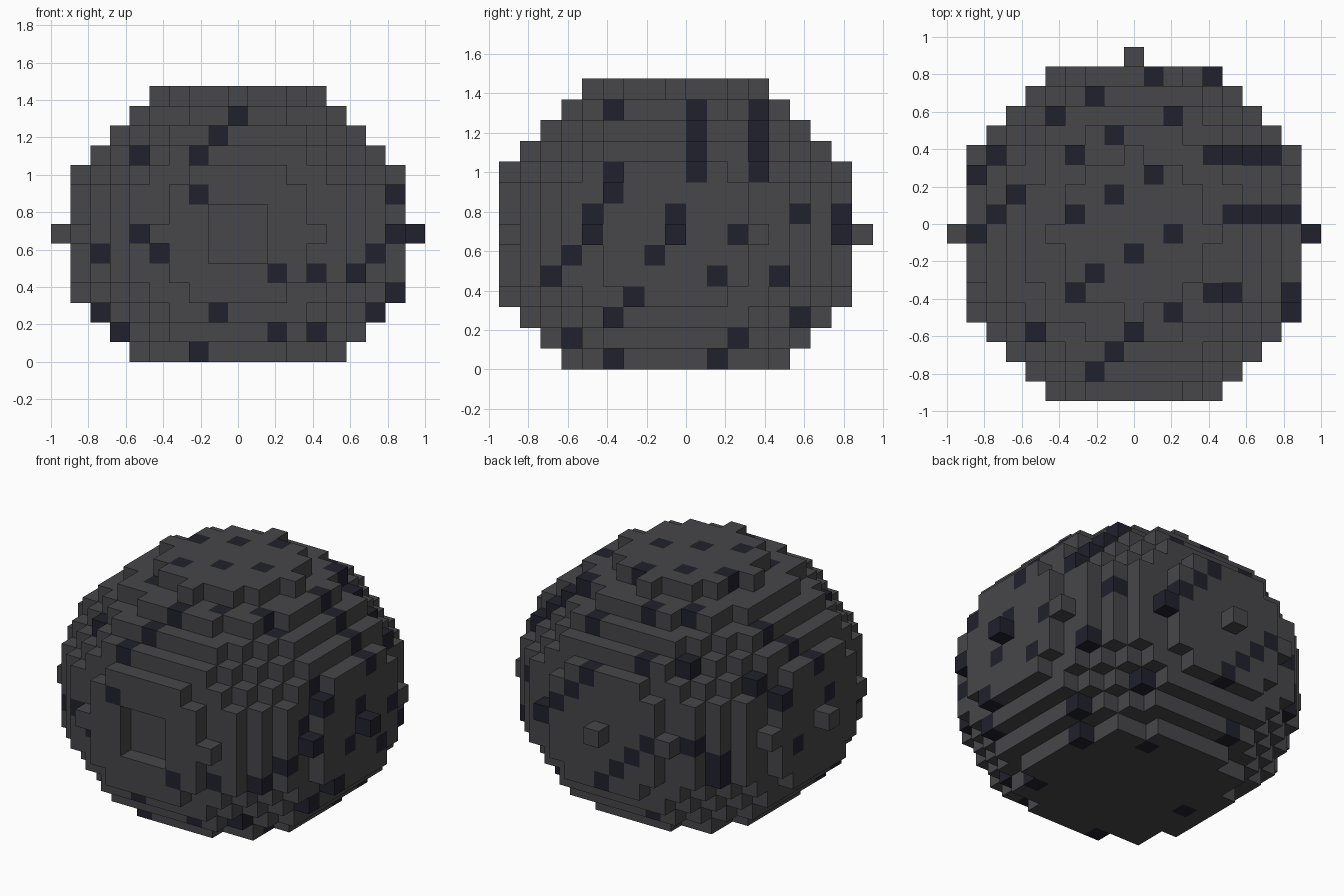
import bpy
import bmesh
from mathutils import Vector

if "Cube" in bpy.data.objects:
    bpy.data.objects.remove(bpy.data.objects["Cube"], do_unlink=True)

CELL = 2 / 19                      # edge of one block
ORIGIN = Vector((0, -CELL / 2, 6.5 * CELL))
LOW, HIGH = -6, 7                  # flat bottom and top layers
MID = 6                            # layer number of the equator
SQUASH = 1.316


def make_material(name, rgb):
    mat = bpy.data.materials.new(name)
    mat.use_nodes = True
    colour = (*rgb, 1)
    mat.diffuse_color = colour
    bsdf = next(n for n in mat.node_tree.nodes if n.type == 'BSDF_PRINCIPLED')
    bsdf.inputs["Base Color"].default_value = colour
    bsdf.inputs["Roughness"].default_value = 0.9
    return mat


materials = [make_material("charcoal grey", (.063, .063, .067)),
             make_material("dark navy", (.015, .015, .026))]

# Squashed ball of blocks, with a square recess in the front
span = range(-9, 10)
ball = {(i, j, k) for i in span for j in span for k in range(LOW, HIGH + 1)
        if i * i + j * j + SQUASH * k * k <= 81}
ball -= {(i, j, k) for i, j, k in ball if j == -9}
ball -= {(i, -8, k) for i in (-1, 0, 1) for k in (-1, 0, 1)}
studs = {c for c in ball if max(abs(c[0]), abs(c[1])) == 9}

# Dark speckles: the outermost block on a line through the ball
front_spots = [(0, 12), (-1, 11), (-2, 10), (-5, 10), (-2, 8), (-5, 6), (-4, 5),
               (-7, 5), (2, 4), (4, 4), (6, 4), (7, 5), (8, 8), (8, 3), (-7, 2),
               (7, 2), (-6, 1), (-1, 2), (2, 1), (4, 1), (-2, 0)]
side_spots = [(-3, 12), (-3, 9), (-3, 8), (-4, 7), (-4, 6), (-5, 5), (-6, 4),
              (0, 7), (0, 6), (-1, 5), (-2, 3), (-3, 2), (-5, 1), (3, 6), (2, 4),
              (5, 4), (6, 7), (8, 7), (8, 6), (6, 2), (3, 1), (2, 0)]
side_spots += [(j, k) for j in (1, 4) for k in range(9, 13)]
top_spots = [(1, 8), (4, 8), (-2, 7), (-4, 6), (2, 6), (-1, 5), (-3, 4), (-7, 4),
             (-8, 3), (1, 3), (-1, 2), (-6, 2), (-7, 1), (-3, 1), (-8, 0), (2, 0),
             (0, -1), (-2, -2), (-3, -3), (2, -4), (4, -3), (5, -3), (8, -3),
             (8, -4), (-5, -5), (0, -5), (-1, -6), (-2, -7)]
top_spots += [(i, 4) for i in range(4, 8)] + [(i, 1) for i in range(5, 9)]
back_spots = [(n, n + 3) for n in range(-3, 1)]
back_spots = [(-n, 3 + n) for n in range(4)] + [(2, 8), (1, 9), (-2, 1)]
left_spots = [(2, 5), (-1, 7), (6, 5), (6, 4), (7, 6)]
under_spots = [(2, 4), (4, -3), (-4, 0)]


def outermost(axis, sign, spots):
    """Blocks first met when looking along an axis at the given spots."""
    found = set()
    for a, b in spots:
        pair = (a, b) if axis == 2 else (a, b - MID)
        line = [c for c in ball if tuple(c[n] for n in range(3) if n != axis) == pair]
        if line:
            found.add(max(line, key=lambda c: sign * c[axis]))
    return found


dark = outermost(1, -1, front_spots) | outermost(1, 1, back_spots)
dark |= outermost(0, 1, side_spots) | outermost(0, -1, left_spots)
dark |= outermost(2, 1, top_spots) | outermost(2, -1, under_spots)


def build_blocks(name, cells):
    """Skin of a set of blocks, only the faces that border empty space."""
    bm = bmesh.new()
    corners = {}

    def corner(p):
        key = tuple(round(2 * v) for v in p)
        if key not in corners:
            corners[key] = bm.verts.new(p * CELL + ORIGIN)
        return corners[key]

    for cell in sorted(cells):
        for axis in range(3):
            for sign in (-1, 1):
                step = Vector((0, 0, 0))
                step[axis] = sign
                beside = tuple(int(v) for v in Vector(cell) + step)
                if beside in ball:
                    continue
                u = Vector((0, 0, 0))
                u[(axis + 1) % 3] = 0.5
                w = step.cross(u)
                mid = Vector(cell) + step / 2
                quad = [mid - u - w, mid + u - w, mid + u + w, mid - u + w]
                face = bm.faces.new([corner(p) for p in quad])
                face.material_index = int(cell in dark)
    mesh = bpy.data.meshes.new(name)
    bm.to_mesh(mesh)
    bm.free()
    for mat in materials:
        mesh.materials.append(mat)
    obj = bpy.data.objects.new(name, mesh)
    bpy.context.collection.objects.link(obj)
    return obj


build_blocks("speckled_ball", ball - studs)
build_blocks("side_studs", studs)
